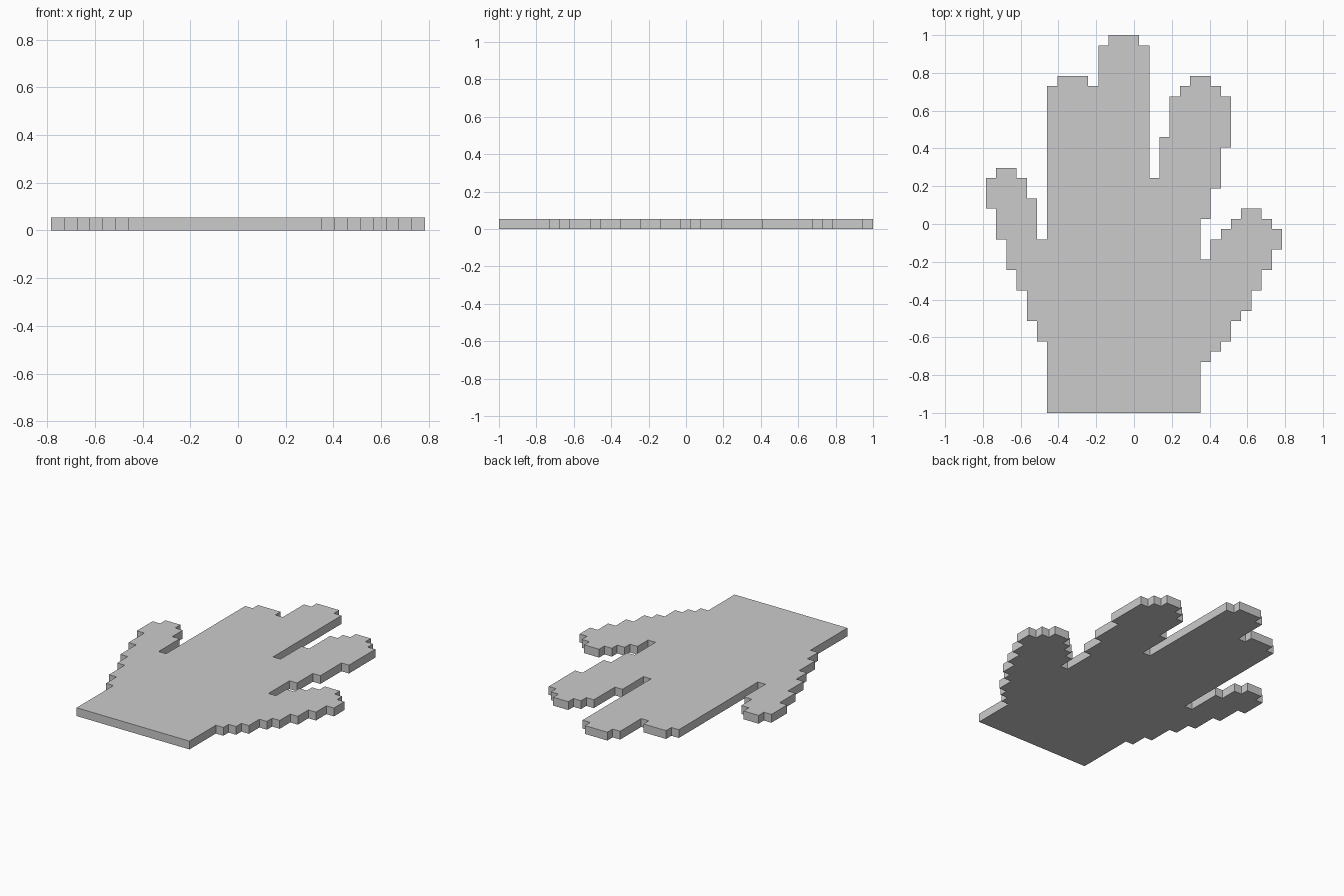
import bpy, bmesh

if "Cube" in bpy.data.objects:
    bpy.data.objects.remove(bpy.data.objects["Cube"])

CELL = 2 / 37            # the outline follows a 29 x 37 grid of square cells

# Stair-step outline, clockwise: go sideways to column c, then up/down to row r
left_palm_edge = [(6, 7), (5, 9), (4, 12), (3, 14), (2, 17), (1, 20)]
little_finger = [(0, 23), (1, 24), (3, 23), (4, 21), (5, 17)]
ring_finger = [(6, 32), (7, 33), (10, 32)]
middle_finger = [(11, 36), (12, 37), (15, 36), (16, 23)]
index_finger = [(17, 27), (18, 31), (19, 32), (20, 33), (22, 32), (23, 31),
                (24, 26), (23, 22), (22, 19), (21, 15)]
thumb = [(22, 17), (23, 18), (24, 19), (25, 20), (27, 19), (28, 18), (29, 16),
         (28, 14), (27, 12), (26, 10), (25, 9)]
right_palm_edge = [(24, 7), (23, 6), (22, 5), (21, 0)]

steps = (left_palm_edge + little_finger + ring_finger + middle_finger
         + index_finger + thumb + right_palm_edge)


def outline(steps):
    """Turn the steps into corner points centred on the origin."""
    row, points = 0, []
    for c, r in steps:
        points += [(c, row), (c, r)]
        row = r
    return [((c - 14.5) * CELL, (r - 18.5) * CELL, 0) for c, r in points]


def slab(name, points, height):
    """Flat plate: outline face extruded upward."""
    bm = bmesh.new()
    face = bm.faces.new([bm.verts.new(p) for p in points])
    top = bmesh.ops.extrude_face_region(bm, geom=[face], use_keep_orig=True)
    bmesh.ops.translate(bm, vec=(0, 0, height),
                        verts=[v for v in top["geom"] if isinstance(v, bmesh.types.BMVert)])
    bmesh.ops.recalc_face_normals(bm, faces=bm.faces)
    mesh = bpy.data.meshes.new(name)
    bm.to_mesh(mesh)
    bm.free()
    obj = bpy.data.objects.new(name, mesh)
    bpy.context.collection.objects.link(obj)
    return obj


# Open hand plate, one cell thick
slab("hand_plate", outline(steps), CELL)
